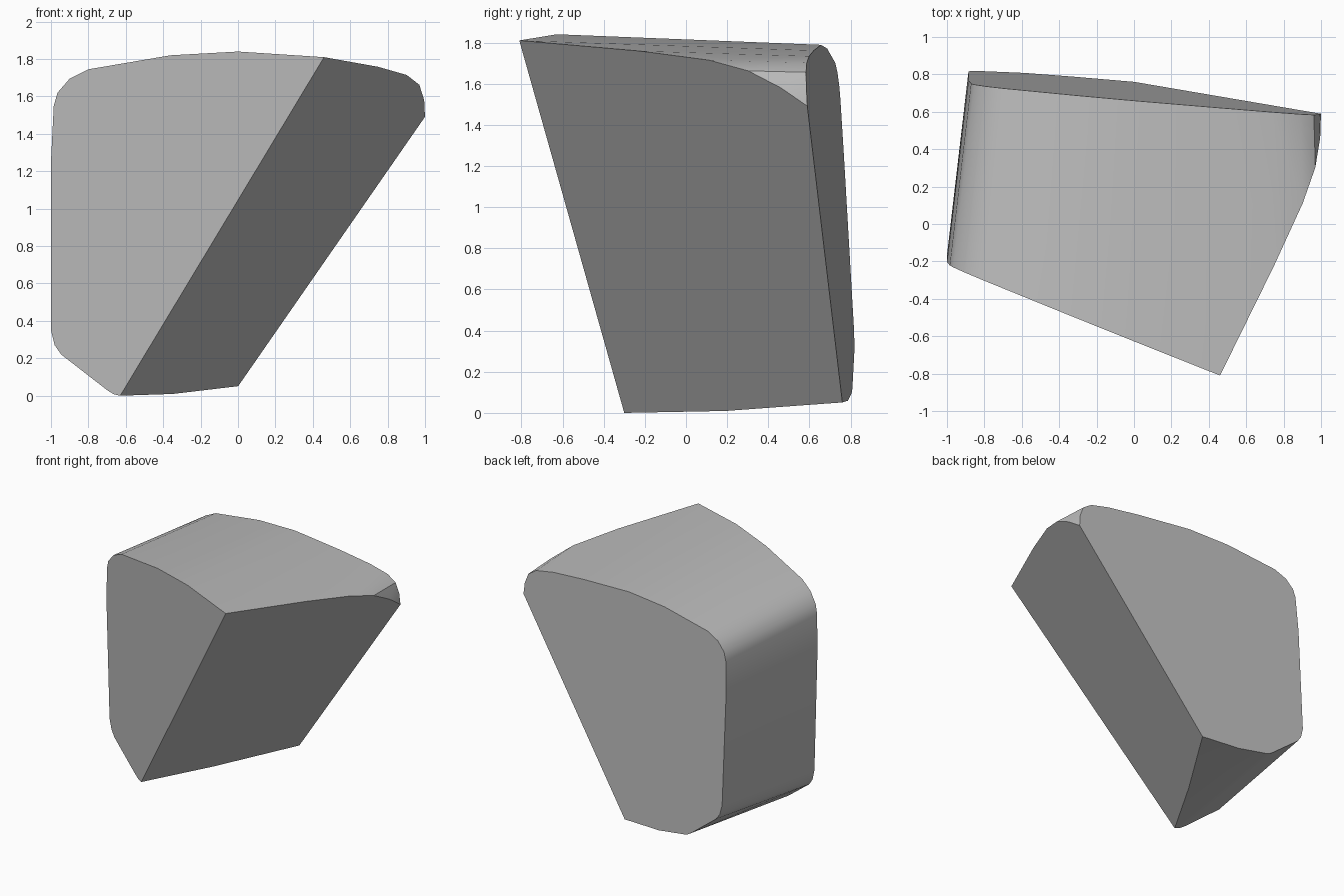
import bpy, bmesh, math
from mathutils import Vector

if "Cube" in bpy.data.objects:
    bpy.data.objects.remove(bpy.data.objects["Cube"])

# Front cross-section (x, z), clockwise from the lower tip
PROFILE = [(-.63, 0), (-.665, .008), (-.70, .03), (-.945, .22), (-.98, .27), (-1, .35),
           (-1, 1.25), (-.985, 1.55), (-.965, 1.62), (-.90, 1.695), (-.80, 1.745),
           (-.36, 1.82), (0, 1.84), (.46, 1.81), (.76, 1.78), (.93, 1.745),
           (1.007, 1.695), (1.04, 1.61), (1.05, 1.5), (1.05, 1.2),
           (.40, -.04), (0, -.05), (-.38, -.04)]


def front_y(x, z):
    return -.552 - .40 * x - .041 * z


def back_y(x, z):
    return .763 - .087 * x - .058 * z


bm = bmesh.new()

# Front and slightly smaller back outlines, each lying in its own slanted plane
front = [bm.verts.new((x, front_y(x, z), z)) for x, z in PROFILE]
back = []
for x, z in PROFILE:
    bx, bz = .92 * x + .035, .92 * z + .096
    back.append(bm.verts.new((bx, back_y(bx, bz), bz)))

# Caps and rounded rim
bm.faces.new(front)
bm.faces.new(back[::-1])
n = len(front)
for i in range(n):
    j = (i + 1) % n
    bm.faces.new((front[j], front[i], back[i], back[j]))

# Slanted flat cut on the right side
cut = bmesh.ops.bisect_plane(
    bm, geom=bm.verts[:] + bm.edges[:] + bm.faces[:], dist=1e-4,
    plane_co=Vector((-.63, -.30, 0)), plane_no=Vector((-1.944, 1.086, 1.477)).normalized(),
    clear_inner=True)
rim = [e for e in bm.edges if e.is_boundary]
bmesh.ops.holes_fill(bm, edges=rim, sides=0)
bmesh.ops.recalc_face_normals(bm, faces=bm.faces[:])

mesh = bpy.data.meshes.new("wedge_block")
bm.to_mesh(mesh)
bm.free()
block = bpy.data.objects.new("wedge_block", mesh)
bpy.context.collection.objects.link(block)

# Plain grey
grey = bpy.data.materials.new("grey")
grey.diffuse_color = (.5, .5, .5, 1)
grey.use_nodes = True
grey.node_tree.nodes["Principled BSDF"].inputs["Base Color"].default_value = grey.diffuse_color
mesh.materials.append(grey)

bpy.context.view_layer.objects.active = block
block.select_set(True)
bpy.ops.object.shade_smooth_by_angle(angle=math.radians(30))
